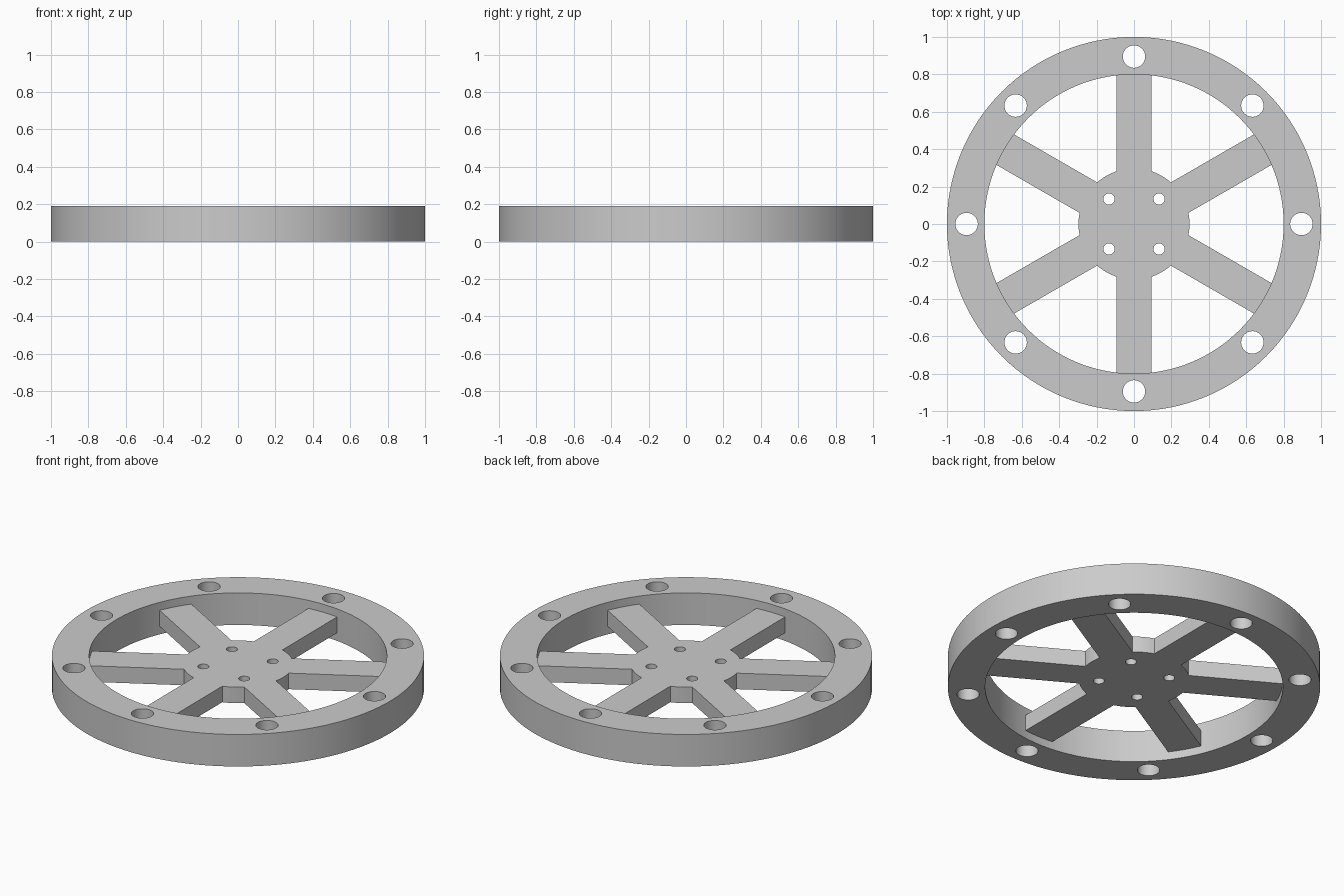
import bpy
import bmesh
from math import asin, cos, sin, pi, radians

if "Cube" in bpy.data.objects:
    bpy.data.objects.remove(bpy.data.objects["Cube"], do_unlink=True)

RIM_OUTER, RIM_INNER, RIM_HEIGHT = 1.0, 0.8, 0.19
HUB_RADIUS, SPOKE_HALF_WIDTH, SPOKE_HEIGHT = 0.297, 0.094, 0.095
SPOKES = 6

grey = bpy.data.materials.new("plain grey")
grey.use_nodes = True
grey.diffuse_color = (0.6, 0.6, 0.6, 1)
grey.node_tree.nodes["Principled BSDF"].inputs["Base Color"].default_value = (0.6, 0.6, 0.6, 1)


def polar(radius, angle):
    return radius * cos(angle), radius * sin(angle)


def circle(radius, centre=(0, 0), sides=32):
    points = [polar(radius, 2 * pi * i / sides) for i in range(sides)]
    return [(centre[0] + x, centre[1] + y) for x, y in points]


def plate(name, outlines, height):
    """Extrude flat outlines, inner ones being holes, about the wheel's mid height."""
    curve = bpy.data.curves.new(name, "CURVE")
    curve.dimensions = "2D"
    curve.fill_mode = "BOTH"
    curve.extrude = height / 2
    for outline in outlines:
        spline = curve.splines.new("POLY")
        spline.points.add(len(outline) - 1)
        for point, (x, y) in zip(spline.points, outline):
            point.co = (x, y, 0, 1)
        spline.use_cyclic_u = True
    obj = bpy.data.objects.new(name, curve)
    bpy.context.collection.objects.link(obj)
    bpy.ops.object.select_all(action="DESELECT")
    obj.select_set(True)
    bpy.context.view_layer.objects.active = obj
    bpy.ops.object.convert(target="MESH")
    obj = bpy.context.object

    # Weld the caps to the walls and lift to mid height
    bm = bmesh.new()
    bm.from_mesh(obj.data)
    bmesh.ops.remove_doubles(bm, verts=bm.verts, dist=0.0001)
    bmesh.ops.recalc_face_normals(bm, faces=bm.faces)
    bmesh.ops.translate(bm, verts=bm.verts, vec=(0, 0, RIM_HEIGHT / 2))
    bm.to_mesh(obj.data)
    bm.free()
    obj.data.materials.clear()
    obj.data.materials.append(grey)
    bpy.ops.object.shade_smooth_by_angle(angle=radians(30))
    return obj


# Rim with eight bolt holes
bolt_holes = [circle(0.06, polar(0.895, i * pi / 4)) for i in range(8)]
plate("rim", [circle(RIM_OUTER, sides=128), circle(RIM_INNER, sides=128)] + bolt_holes,
      RIM_HEIGHT)

# Hub and spokes as one outline, spoke ends set slightly into the rim
outline = []
root = asin(SPOKE_HALF_WIDTH / HUB_RADIUS)
tip_radius = RIM_INNER + 0.012
tip = asin(SPOKE_HALF_WIDTH / tip_radius)
step = 2 * pi / SPOKES
for i in range(SPOKES):
    angle = pi / 2 + i * step
    outline += [polar(tip_radius, angle - tip), polar(tip_radius, angle + tip)]
    gap = step - 2 * root
    outline += [polar(HUB_RADIUS, angle + root + gap * k / 6) for k in range(7)]

# Four small mounting holes in the hub
hub_holes = [circle(0.03, (x, y), 24) for x in (-0.134, 0.134) for y in (-0.134, 0.134)]
plate("hub_and_spokes", [outline] + hub_holes, SPOKE_HEIGHT)
